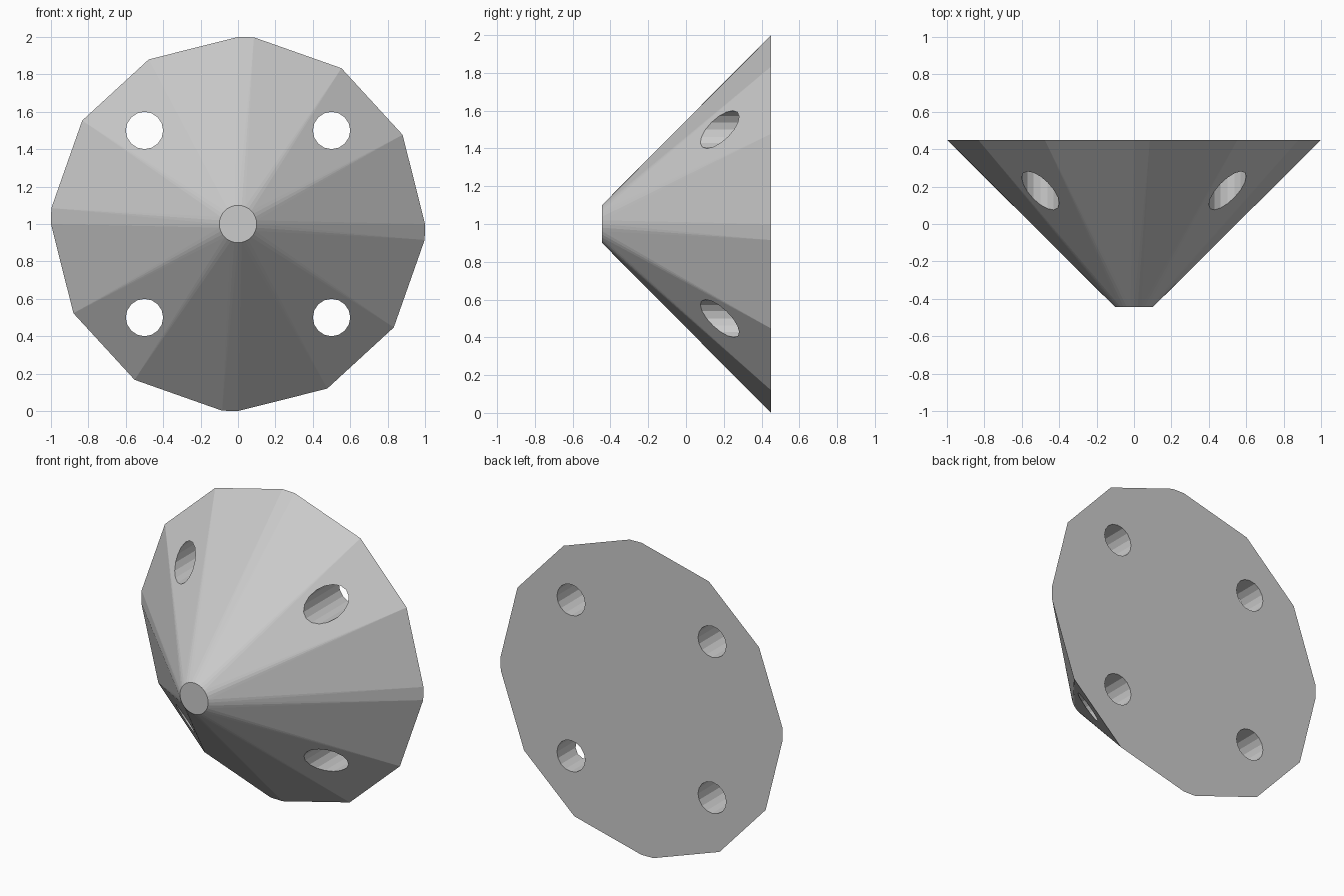
import bpy, bmesh
from math import sin, cos, pi

if "Cube" in bpy.data.objects:
    bpy.data.objects.remove(bpy.data.objects["Cube"])

# Quarter of the wide rim, repeated by 90 degree turns
rim_quarter = [(0, 1), (0.085, 0.998), (0.553, 0.833), (0.88, 0.477)]
rim = []
for turn in range(4):
    rim += rim_quarter
    rim_quarter = [(z, -x) for x, z in rim_quarter]

# Conical body: convex skin between the round tip and the faceted rim
TIP_SIDES = 32
bm = bmesh.new()
for x, z in rim:
    bm.verts.new((x, 0.45, z + 1))
for i in range(TIP_SIDES):
    a = 2 * pi * i / TIP_SIDES
    bm.verts.new((0.1 * cos(a), -0.445, 1 + 0.1 * sin(a)))
bmesh.ops.convex_hull(bm, input=bm.verts[:])
bmesh.ops.dissolve_limit(bm, angle_limit=0.001, verts=bm.verts[:], edges=bm.edges[:])
bmesh.ops.recalc_face_normals(bm, faces=bm.faces[:])
mesh = bpy.data.meshes.new("cone_body")
bm.to_mesh(mesh)
bm.free()
body = bpy.data.objects.new("cone_body", mesh)
bpy.context.collection.objects.link(body)

# Four through holes running front to back
for sx in (-1, 1):
    for sz in (-1, 1):
        bpy.ops.mesh.primitive_cylinder_add(vertices=16, radius=0.1, depth=2,
                                            location=(0.5 * sx, 0, 1 + 0.5 * sz),
                                            rotation=(pi / 2, 0, 0))
        cutter = bpy.context.object
        cutter.name = "hole_cutter"
        cutter.hide_render = True
        cutter.display_type = 'WIRE'
        mod = body.modifiers.new("hole", 'BOOLEAN')
        mod.operation = 'DIFFERENCE'
        mod.solver = 'EXACT'
        mod.object = cutter

# Bake the holes and remove the cutters
bpy.context.view_layer.objects.active = body
for mod in list(body.modifiers):
    cutter = mod.object
    bpy.ops.object.modifier_apply(modifier=mod.name)
    bpy.data.objects.remove(cutter)
